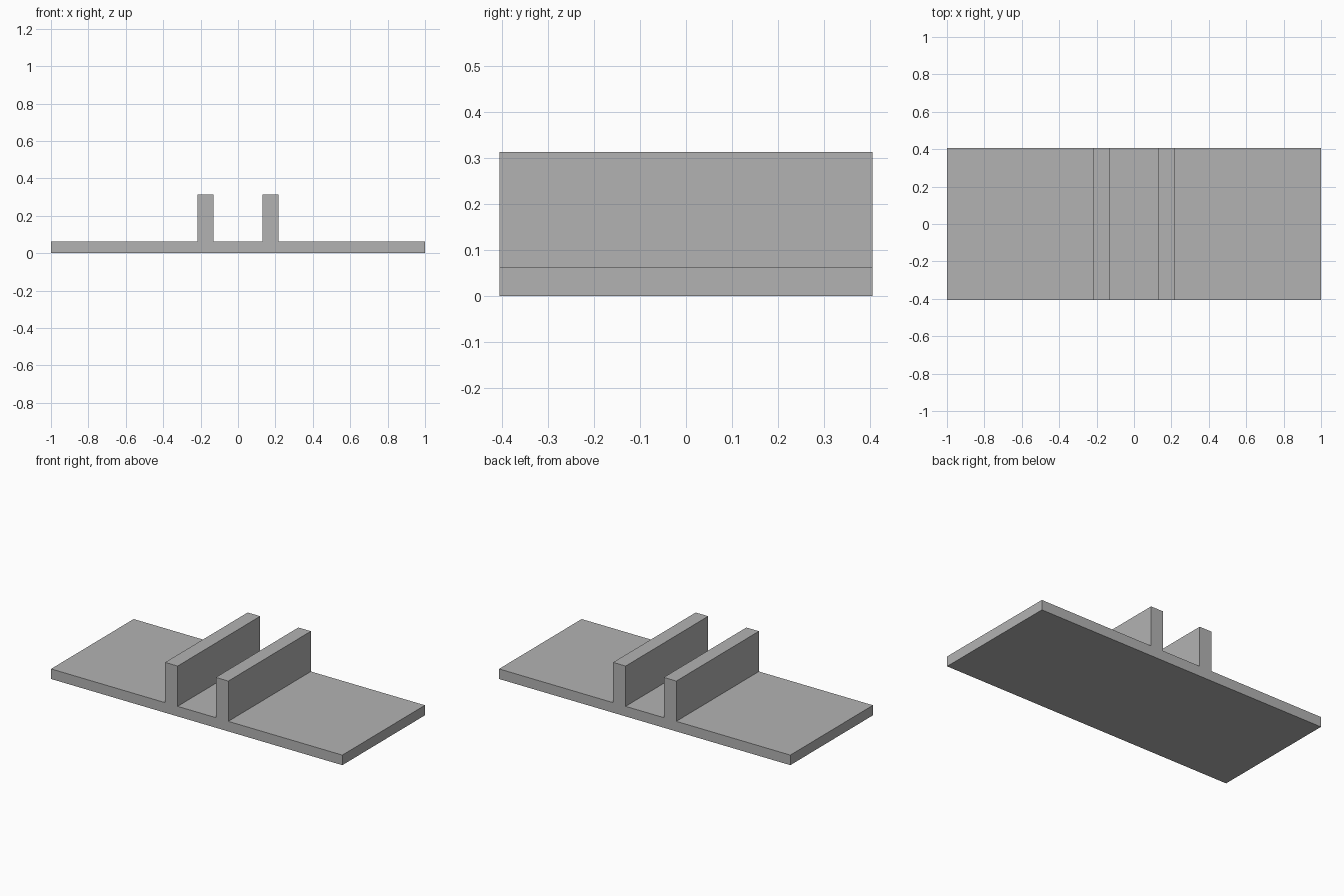
import bpy
import bmesh

cube = bpy.data.objects.get("Cube")
if cube:
    bpy.data.objects.remove(cube, do_unlink=True)

# Single plain grey material
grey = bpy.data.materials.new("plain_grey")
grey.use_nodes = True
colour = (0.45, 0.45, 0.45, 1.0)
grey.diffuse_color = colour
grey.node_tree.nodes["Principled BSDF"].inputs["Base Color"].default_value = colour

HALF_LENGTH, HALF_DEPTH = 1.0, 0.405
BASE_TOP, RIB_TOP = 0.0625, 0.3125
RIB_INNER, RIB_OUTER = 0.131, 0.217

# Right half of the cross-section, from the outer bottom corner inwards
half = [(HALF_LENGTH, 0), (HALF_LENGTH, BASE_TOP),
        (RIB_OUTER, BASE_TOP), (RIB_OUTER, RIB_TOP),
        (RIB_INNER, RIB_TOP), (RIB_INNER, BASE_TOP)]
profile = half + [(-x, z) for x, z in reversed(half)]

# Base plate with two upright ribs, extruded from front to back
bm = bmesh.new()
front = bm.faces.new([bm.verts.new((x, -HALF_DEPTH, z)) for x, z in profile])
extruded = bmesh.ops.extrude_face_region(bm, geom=[front])["geom"]
bmesh.ops.translate(bm, vec=(0, 2 * HALF_DEPTH, 0),
                    verts=[g for g in extruded if isinstance(g, bmesh.types.BMVert)])
if front.is_valid and len(bm.faces) == len(profile) + 1:
    bm.faces.new([v for v in bm.verts if v.co.y < 0])
bmesh.ops.recalc_face_normals(bm, faces=bm.faces[:])

mesh = bpy.data.meshes.new("ribbed_base_plate")
bm.to_mesh(mesh)
bm.free()
mesh.materials.append(grey)
plate = bpy.data.objects.new("ribbed_base_plate", mesh)
bpy.context.collection.objects.link(plate)
